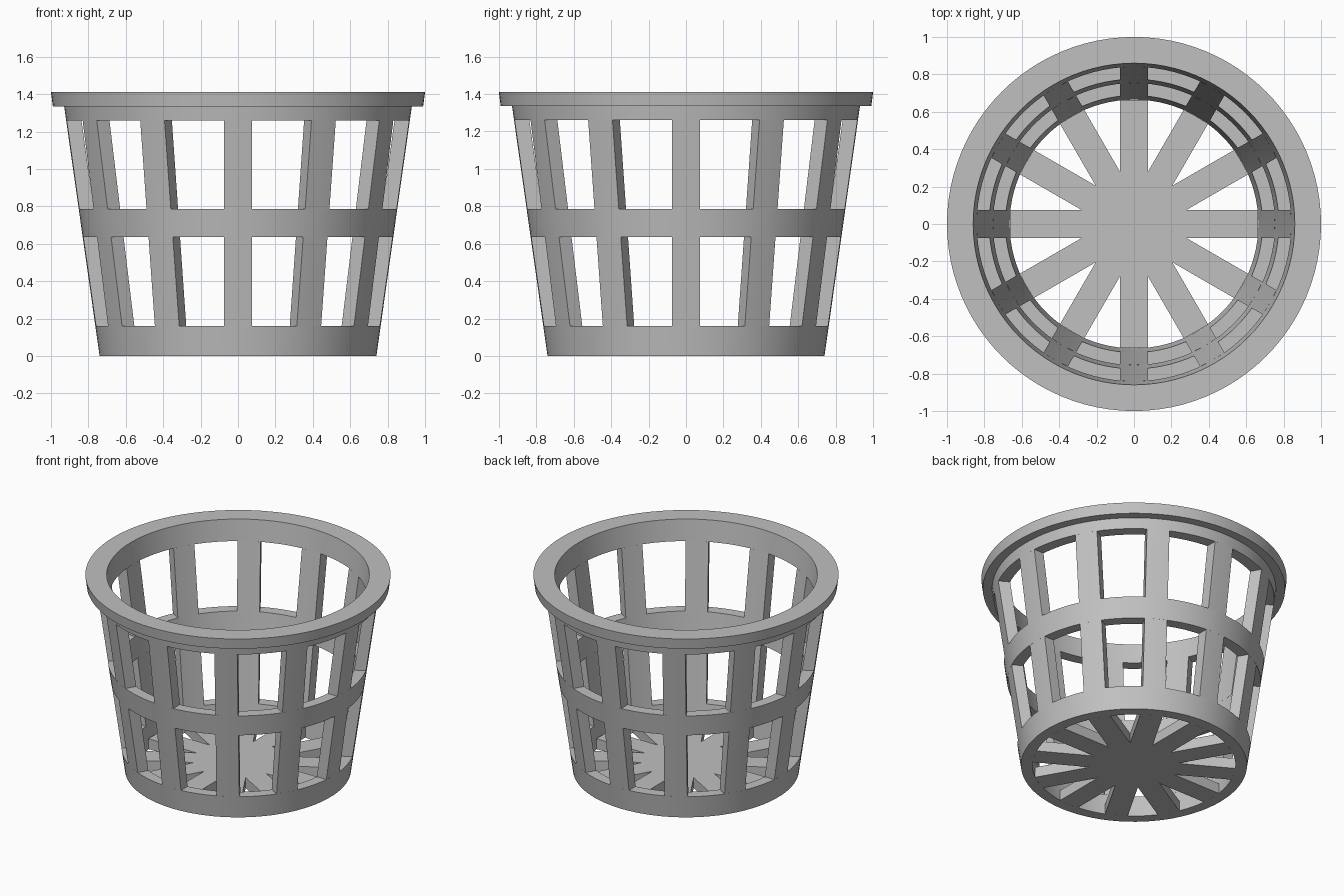
import bpy, bmesh
from math import sin, cos, asin, pi, radians

cube = bpy.data.objects.get("Cube")
if cube:
    bpy.data.objects.remove(cube)

COUNT = 12          # staves and floor spokes
HALF = 0.075        # half width of a stave
FLOOR = 0.075       # floor thickness
SLOPE = 0.142       # wall taper

plastic = bpy.data.materials.new("grey plastic")
plastic.use_nodes = True
GREY = (0.53, 0.53, 0.53, 1)
plastic.diffuse_color = GREY
plastic.node_tree.nodes["Principled BSDF"].inputs["Base Color"].default_value = GREY


def outer(z):
    return 0.74 + SLOPE * z


def inner(z):
    return 0.665 + SLOPE * z * 0.98


def finish(name, bm):
    bmesh.ops.recalc_face_normals(bm, faces=bm.faces)
    mesh = bpy.data.meshes.new(name)
    bm.to_mesh(mesh)
    bm.free()
    mesh.materials.append(plastic)
    ob = bpy.data.objects.new(name, mesh)
    bpy.context.collection.objects.link(ob)
    bpy.ops.object.select_all(action='DESELECT')
    ob.select_set(True)
    bpy.context.view_layer.objects.active = ob
    bpy.ops.object.shade_smooth_by_angle(angle=radians(30))
    return ob


def lathe(name, profile, steps=96):
    """Revolve a closed (radius, height) profile around z."""
    bm = bmesh.new()
    verts = [bm.verts.new((r, 0, z)) for r, z in profile]
    edges = [bm.edges.new((verts[i - 1], v)) for i, v in enumerate(verts)]
    bmesh.ops.spin(bm, geom=verts + edges, cent=(0, 0, 0), axis=(0, 0, 1),
                   angle=2 * pi, steps=steps, use_merge=False)
    bmesh.ops.remove_doubles(bm, verts=bm.verts, dist=0.0005)
    return finish(name, bm)


def band(z0, z1):
    return [(inner(z0), z0), (outer(z0), z0), (outer(z1), z1), (inner(z1), z1)]


def polar(r, a, z):
    return (r * cos(a), r * sin(a), z)


def staves(name, z0, z1):
    """Constant-width uprights, flush with the wall, around the basket."""
    bm = bmesh.new()
    for i in range(COUNT):
        a = 2 * pi * i / COUNT
        rings = []
        for z in (z0, z1):
            ring = []
            for r, signs in ((outer(z), (-1, 0, 1)), (inner(z), (1, 0, -1))):
                ring += [bm.verts.new(polar(r, a + s * asin(HALF / r), z)) for s in signs]
            rings.append(ring)
        low, high = rings
        for k in range(len(low)):
            bm.faces.new((low[k - 1], low[k], high[k], high[k - 1]))
        bm.faces.new(low)
        bm.faces.new(high)
    return finish(name, bm)


# Horizontal bands
lathe("bottom_band", band(0, 0.16))
lathe("middle_band", band(0.635, 0.785))

# Upper band with the overhanging rim
lathe("rim", [(inner(1.26), 1.26), (outer(1.26), 1.26), (outer(1.335), 1.335),
              (0.99, 1.335), (1.0, 1.41), (0.86, 1.41)])

# Uprights between the bands
staves("lower_staves", 0.16, 0.635)
staves("upper_staves", 0.785, 1.26)

# Star-shaped floor of radiating spokes
bm = bmesh.new()
tip = inner(0) + 0.003
half_angle = asin(HALF / tip)
notch = HALF / sin(pi / COUNT)
star = []
for i in range(COUNT):
    a = 2 * pi * i / COUNT
    star += [polar(tip, a - half_angle, 0), polar(tip, a + half_angle, 0),
             polar(notch, a + pi / COUNT, 0)]
base = bm.faces.new([bm.verts.new(p) for p in star])
top = bmesh.ops.extrude_face_region(bm, geom=[base], use_keep_orig=True)
bmesh.ops.translate(bm, vec=(0, 0, FLOOR),
                    verts=[g for g in top["geom"] if isinstance(g, bmesh.types.BMVert)])
finish("floor_spokes", bm)
